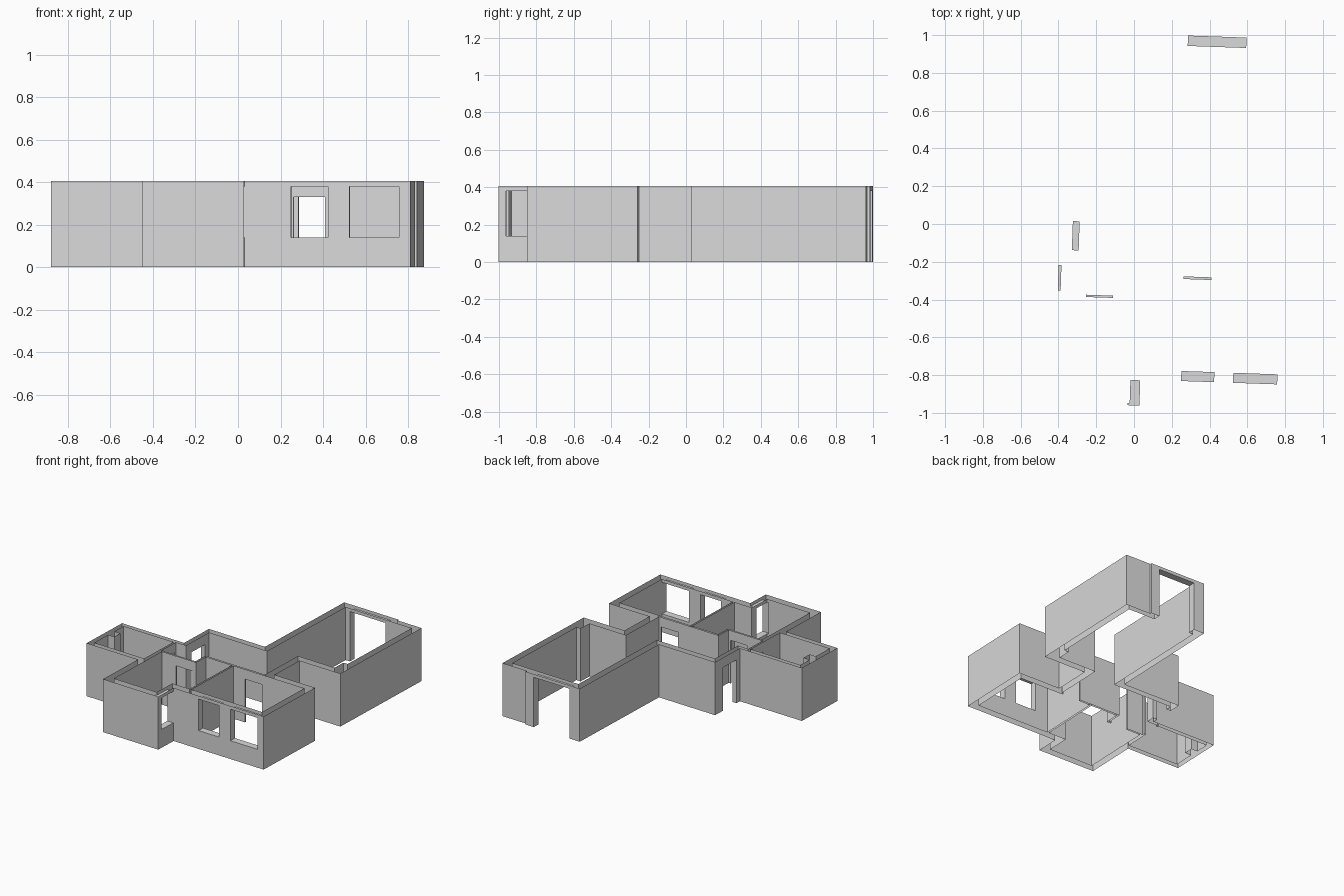
import bpy
import bmesh
import math
from mathutils import Matrix

old = bpy.data.objects.get("Cube")
if old:
    bpy.data.objects.remove(old)

HEIGHT = 0.405
SILL, HEAD, DOOR_HEAD = 0.14, 0.38, 0.33
TILT = math.radians(-2)

plaster = bpy.data.materials.new("light grey plaster")
plaster.use_nodes = True
grey = (0.7, 0.7, 0.7, 1)
plaster.diffuse_color = grey
plaster.node_tree.nodes["Principled BSDF"].inputs["Base Color"].default_value = grey


def prism(name, outline, low, high):
    """Upright solid over a plan outline."""
    bm = bmesh.new()
    base = bm.faces.new([bm.verts.new((u, v, low)) for u, v in outline])
    top = bmesh.ops.extrude_face_region(bm, geom=[base], use_keep_orig=True)["geom"]
    for vert in top:
        if isinstance(vert, bmesh.types.BMVert):
            vert.co.z = high
    bmesh.ops.recalc_face_normals(bm, faces=bm.faces)
    mesh = bpy.data.meshes.new(name)
    bm.to_mesh(mesh)
    bm.free()
    obj = bpy.data.objects.new(name, mesh)
    bpy.context.collection.objects.link(obj)
    return obj


def rect(u0, u1, v0, v1):
    return [(u0, v0), (u1, v0), (u1, v1), (u0, v1)]


# Outer outline of the house
house = prism("house_walls", [
    (-0.415, -1.0), (0.062, -1.0), (0.062, -0.822), (0.841, -0.822),
    (0.841, -0.231), (0.488, -0.231), (0.488, 0.06), (0.841, 0.06),
    (0.841, 0.993), (0.631, 0.993), (0.631, 1.007), (0.162, 1.007),
    (0.162, 0.096), (-0.324, 0.096), (-0.324, -0.19), (-0.86, -0.19),
    (-0.86, -0.598), (-0.415, -0.598)], 0, HEIGHT)

# Rooms, with piers left standing as notches in their outlines
rooms = {
    "living_room": [
        (-0.376, -0.383), (-0.08, -0.383), (-0.08, -0.268), (0.435, -0.268),
        (0.435, 0.113), (0.752, 0.113), (0.752, 0.215), (0.788, 0.215),
        (0.788, 0.952), (0.215, 0.952), (0.215, 0.05), (-0.288, 0.05),
        (-0.288, -0.215), (-0.376, -0.215)],
    "front_room": [
        (-0.362, -0.947), (0.01, -0.947), (0.01, -0.769), (0.16, -0.769),
        (0.16, -0.282), (-0.066, -0.282), (-0.066, -0.395), (-0.362, -0.395)],
    "corner_room": rect(0.174, 0.788, -0.769, -0.282),
    "side_room": [
        (-0.823, -0.561), (-0.391, -0.561), (-0.391, -0.222), (-0.823, -0.222),
        (-0.823, -0.33), (-0.77, -0.33), (-0.77, -0.4), (-0.823, -0.4)],
}
cutters = [prism(n, o, -0.1, HEIGHT + 0.1) for n, o in rooms.items()]

# Doors and windows: plan rectangle, bottom, top
openings = {
    "front_window_small": (rect(0.278, 0.453, -0.84, -0.75), SILL, HEAD),
    "front_window_large": (rect(0.553, 0.787, -0.84, -0.75), SILL, HEAD),
    "bay_window": (rect(0, 0.075, -0.96, -0.826), SILL, HEAD),
    "garden_door": (rect(0.251, 0.561, 0.94, 1.02), -0.1, HEAD),
    "entrance_door": (rect(-0.335, -0.275, -0.15, 0.004), -0.1, DOOR_HEAD),
    "side_room_door": (rect(-0.4, -0.367, -0.366, -0.23), -0.1, DOOR_HEAD),
    "front_room_door": (rect(-0.241, -0.098, -0.405, -0.373), -0.1, DOOR_HEAD),
    "corner_room_door": (rect(0.272, 0.42, -0.295, -0.255), -0.1, DOOR_HEAD),
}
cutters += [prism(n, *spec) for n, spec in openings.items()]

# Carve everything out of the solid
for cutter in cutters:
    cutter.hide_render = True
    cut = house.modifiers.new(cutter.name, 'BOOLEAN')
    cut.operation = 'DIFFERENCE'
    cut.solver = 'EXACT'
    cut.object = cutter

graph = bpy.context.evaluated_depsgraph_get()
carved = bpy.data.meshes.new_from_object(house.evaluated_get(graph))
house.modifiers.clear()
house.data = carved
carved.materials.clear()
carved.materials.append(plaster)
for cutter in cutters:
    bpy.data.objects.remove(cutter)

# Wall tops and undersides are open; the plan sits slightly turned
bm = bmesh.new()
bm.from_mesh(carved)
caps = [f for f in bm.faces if abs(f.normal.z) > 0.9
        and min(abs(f.calc_center_median().z - z) for z in (0, HEIGHT)) < 0.002]
bmesh.ops.delete(bm, geom=caps, context='FACES')
bm.transform(Matrix.Rotation(TILT, 4, 'Z'))
bm.to_mesh(carved)
bm.free()
